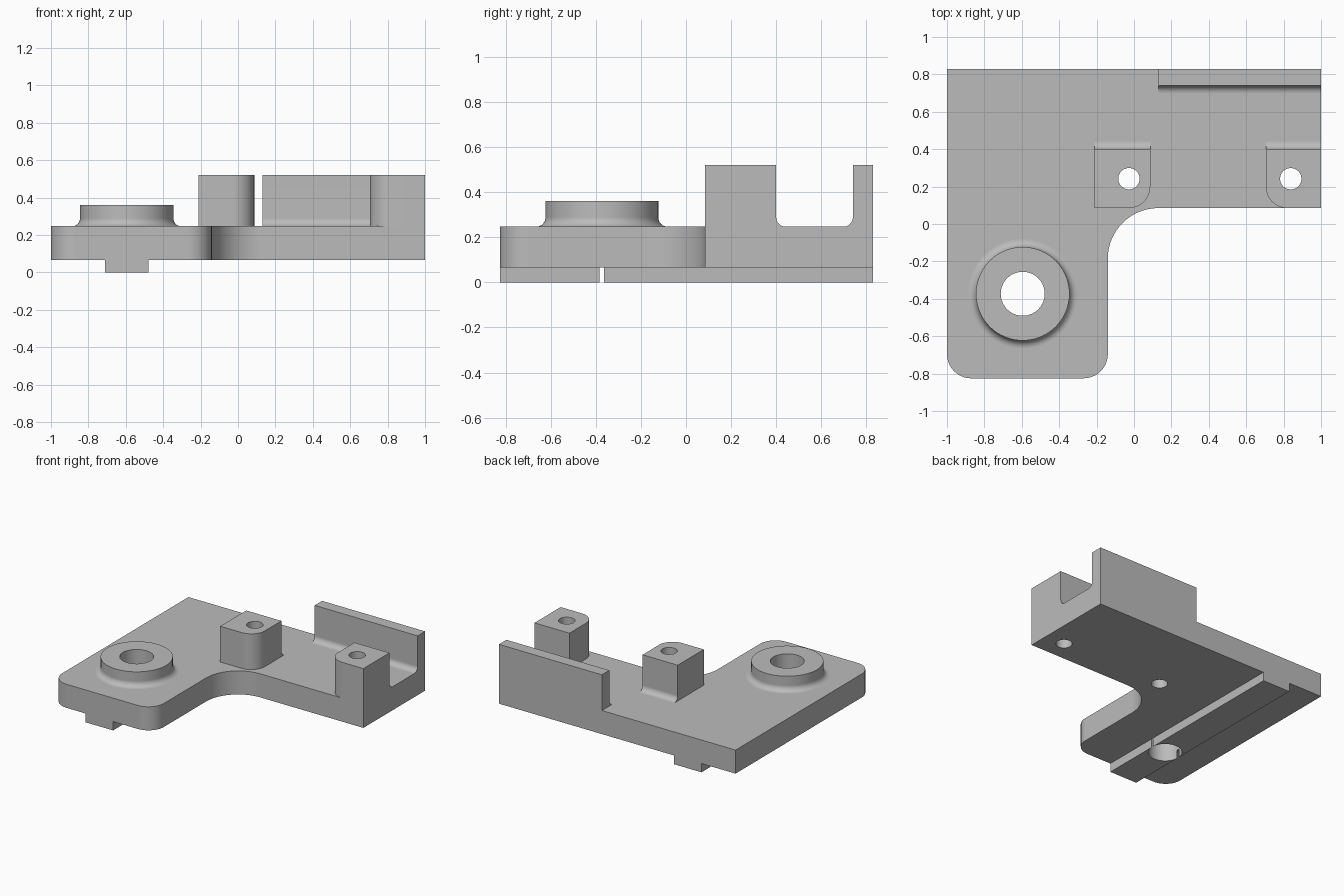
import bpy, bmesh, math
from mathutils import Vector

cube = bpy.data.objects.get("Cube")
if cube:
    bpy.data.objects.remove(cube, do_unlink=True)

# Main levels and shared sizes
BASE, DECK, TOP = 0.067, 0.247, 0.52
FRONT, BACK, STEP = -0.825, 0.83, 0.085
FILLET = 0.042
BOSS_X, BOSS_Y, BORE = -0.595, -0.373, 0.1175

grey = bpy.data.materials.new("machined grey")
grey.use_nodes = True
colour = (0.5, 0.5, 0.5, 1)
grey.diffuse_color = colour
grey.node_tree.nodes["Principled BSDF"].inputs["Base Color"].default_value = colour


def arc(cx, cy, r, start, end, n=16):
    """Points along an arc, angles in degrees."""
    angles = [math.radians(start + (end - start) * i / n) for i in range(n + 1)]
    return [(cx + r * math.cos(a), cy + r * math.sin(a)) for a in angles]


def add_object(name, bm):
    bmesh.ops.recalc_face_normals(bm, faces=bm.faces)
    mesh = bpy.data.meshes.new(name)
    bm.to_mesh(mesh)
    bm.free()
    mesh.materials.append(grey)
    obj = bpy.data.objects.new(name, mesh)
    bpy.context.collection.objects.link(obj)
    return obj


def prism(points, lo, hi, axis="z"):
    """Extrude an xy outline along z, or a yz outline along x."""
    bm = bmesh.new()
    place = (lambda a, b: (a, b, lo)) if axis == "z" else (lambda a, b: (lo, a, b))
    face = bm.faces.new([bm.verts.new(place(a, b)) for a, b in points])
    grown = bmesh.ops.extrude_face_region(bm, geom=[face])["geom"]
    shift = Vector((0, 0, hi - lo)) if axis == "z" else Vector((hi - lo, 0, 0))
    bmesh.ops.translate(bm, vec=shift,
                        verts=[g for g in grown if isinstance(g, bmesh.types.BMVert)])
    return bm


def drill(obj, x, y, r):
    """Cut a round vertical hole right through the part."""
    cutter = add_object("hole_cutter", prism(arc(x, y, r, 0, 360, 64)[:-1], -1, 1))
    cutter.hide_render = True
    mod = obj.modifiers.new("hole", "BOOLEAN")
    mod.operation, mod.solver, mod.object = "DIFFERENCE", "EXACT", cutter
    bpy.context.view_layer.objects.active = obj
    bpy.ops.object.modifier_apply(modifier=mod.name)
    bpy.data.objects.remove(cutter, do_unlink=True)


# L-shaped base plate with rounded front corners and a swept inner corner
R, SWEEP, INNER = 0.13, 0.27, -0.14
outline = (arc(-1 + R, FRONT + R, R, 180, 270)
           + arc(INNER - R, FRONT + R, R, 270, 360)
           + arc(INNER + SWEEP, STEP - SWEEP, SWEEP, 180, 90, 24)
           + [(1, STEP), (1, BACK), (-1, BACK)])
plate = add_object("base_plate", prism(outline, BASE, DECK))
drill(plate, BOSS_X, BOSS_Y, BORE)

# Locating key under the plate, split by the bore
HALF = BORE - 0.0005
key = add_object("locating_key", prism(
    [(BOSS_X - HALF, FRONT), (BOSS_X + HALF, FRONT),
     (BOSS_X + HALF, BACK), (BOSS_X - HALF, BACK)], 0, BASE))
drill(key, BOSS_X, BOSS_Y, BORE)

# Round boss with a filleted foot, turned around the bore
BOSS_R, BOSS_TOP = 0.25, 0.36
profile = ([(BORE, DECK)]
           + arc(BOSS_R + FILLET, DECK + FILLET, FILLET, 270, 180, 10)
           + [(BOSS_R, BOSS_TOP), (BORE, BOSS_TOP)])
bm = bmesh.new()
ring = [bm.verts.new((r, 0, z)) for r, z in profile]
edges = [bm.edges.new((a, b)) for a, b in zip(ring, ring[1:] + ring[:1])]
bmesh.ops.spin(bm, geom=ring + edges, axis=(0, 0, 1), cent=(0, 0, 0),
               angle=math.tau, steps=64, use_merge=True)
bmesh.ops.remove_doubles(bm, verts=bm.verts, dist=0.0001)
bmesh.ops.translate(bm, verts=bm.verts, vec=(BOSS_X, BOSS_Y, 0))
boss = add_object("round_boss", bm)

# Two screw posts, each with one rounded front corner and a fillet behind
POST_BACK = 0.4
post_profile = ([(STEP, DECK)]
                + arc(POST_BACK + FILLET, DECK + FILLET, FILLET, 270, 180, 10)
                + [(POST_BACK, TOP), (STEP, TOP)])
posts = []
for name, lo, hi, round_x, hole_x in (("right_post", -0.21, 0.087, 0.087, -0.027),
                                      ("left_post", 0.705, 1, 0.705, 0.838)):
    bm = prism(post_profile, lo, hi, "x")
    corner = [e for e in bm.edges
              if all(abs(v.co.x - round_x) < 0.001 and abs(v.co.y - STEP) < 0.001
                     for v in e.verts)]
    bmesh.ops.bevel(bm, geom=corner, offset=0.115, offset_type="OFFSET",
                    segments=16, profile=0.5, affect="EDGES")
    post = add_object(name, bm)
    drill(post, hole_x, 0.242, 0.057)
    drill(plate, hole_x, 0.242, 0.057)
    posts.append(post)

# Back wall with a fillet along its inner foot
WALL = 0.74
wall_profile = (arc(WALL - FILLET, DECK + FILLET, FILLET, 270, 360, 10)
                + [(WALL, TOP), (BACK, TOP), (BACK, DECK)])
wall = add_object("back_wall", prism(wall_profile, 0.13, 1, "x"))

# Smooth the curves, keep the machined edges crisp
bpy.ops.object.select_all(action="DESELECT")
for obj in [plate, key, boss, wall] + posts:
    obj.select_set(True)
    bpy.context.view_layer.objects.active = obj
    bpy.ops.object.shade_smooth_by_angle(angle=math.radians(30))
    obj.modifiers.new("flat faces", "WEIGHTED_NORMAL").keep_sharp = True
    obj.select_set(False)
